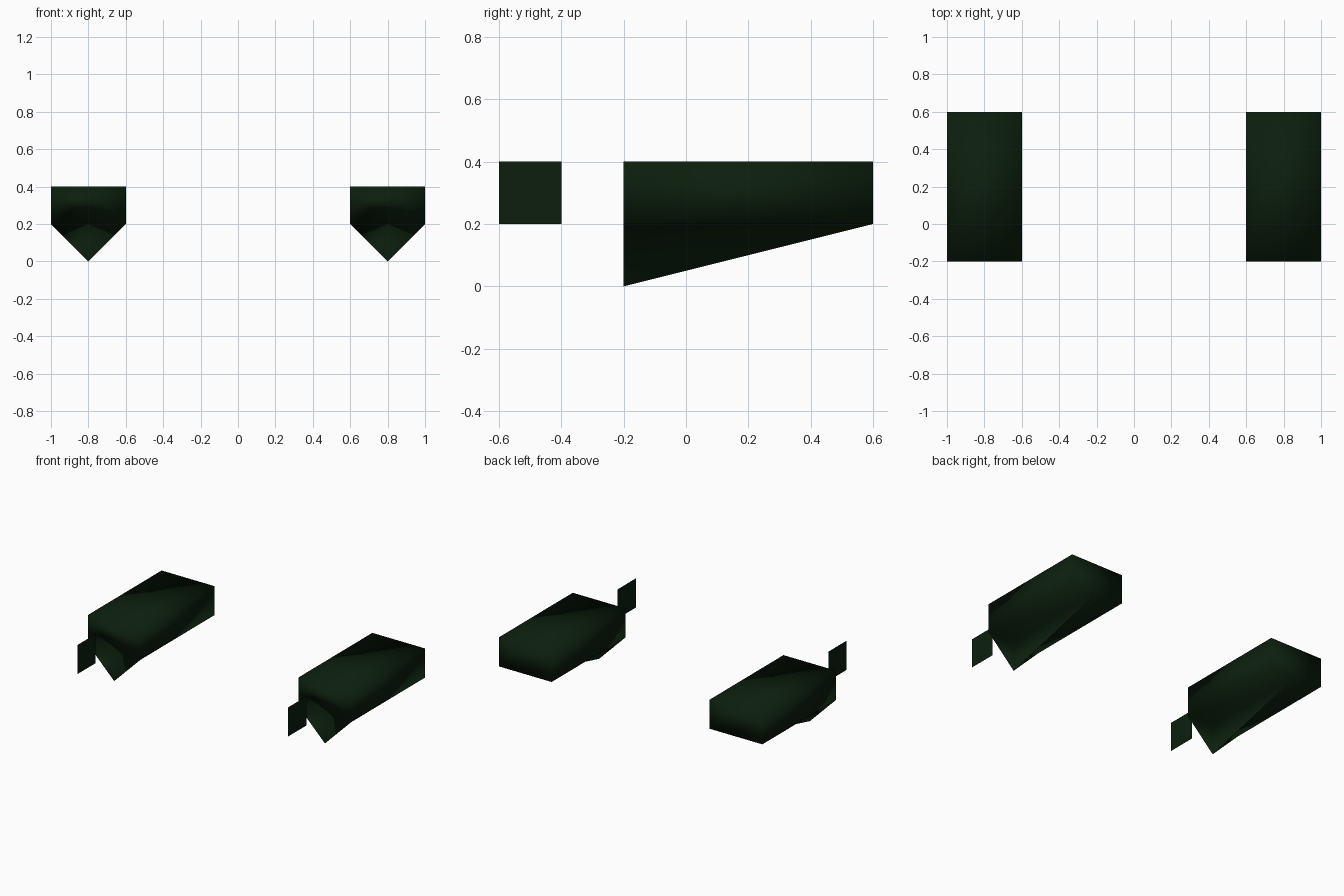
import bpy
import bmesh

cube = bpy.data.objects.get("Cube")
if cube:
    bpy.data.objects.remove(cube, do_unlink=True)

# One dark green for everything
GREEN = (0.0035, 0.0135, 0.004, 1.0)
green = bpy.data.materials.new("dark_green")
green.diffuse_color = GREEN
green.use_nodes = True
bsdf = green.node_tree.nodes["Principled BSDF"]
bsdf.inputs["Base Color"].default_value = GREEN
bsdf.inputs["Roughness"].default_value = 0.8


def finish(name, bm, x, smooth):
    for face in bm.faces:
        face.smooth = smooth
    mesh = bpy.data.meshes.new(name)
    bm.to_mesh(mesh)
    bm.free()
    mesh.materials.append(green)
    obj = bpy.data.objects.new(name, mesh)
    obj.location.x = x
    bpy.context.collection.objects.link(obj)


def section(bm, y):
    """Rectangular cross-section with midpoints on its top and bottom."""
    w, top, low = 0.2, 0.4, 0.2
    profile = [(-w, top), (0, top), (w, top), (w, low), (0, low), (-w, low)]
    return [bm.verts.new((x, y, z)) for x, z in profile]


def hull(name, x):
    # Closed box, split along its centre line
    bm = bmesh.new()
    front, back = section(bm, -0.2), section(bm, 0.6)
    for i in range(6):
        j = (i + 1) % 6
        bm.faces.new((front[i], front[j], back[j], back[i]))
    for ring in (front, back):
        bm.faces.new((ring[0], ring[1], ring[4], ring[5]))
        bm.faces.new((ring[1], ring[2], ring[3], ring[4]))
    bmesh.ops.recalc_face_normals(bm, faces=bm.faces)
    # Flat triangle hanging below the front end, facing backwards
    tip = bm.verts.new((0, -0.2, 0))
    bm.faces.new((front[4], front[3], tip))
    bm.faces.new((front[5], front[4], tip))
    # Thin centre keel tapering to the back
    bm.faces.new((front[4], tip, back[4]))
    finish(name, bm, x, True)


def fin(name, x):
    # Thin upright square floating ahead of the hull
    bm = bmesh.new()
    corners = [(-0.6, 0.2), (-0.4, 0.2), (-0.4, 0.4), (-0.6, 0.4)]
    bm.faces.new([bm.verts.new((0, y, z)) for y, z in corners])
    finish(name, bm, x, False)


for label, x in (("left", 0.8), ("right", -0.8)):
    hull(label + "_hull", x)
    fin(label + "_front_fin", x)
